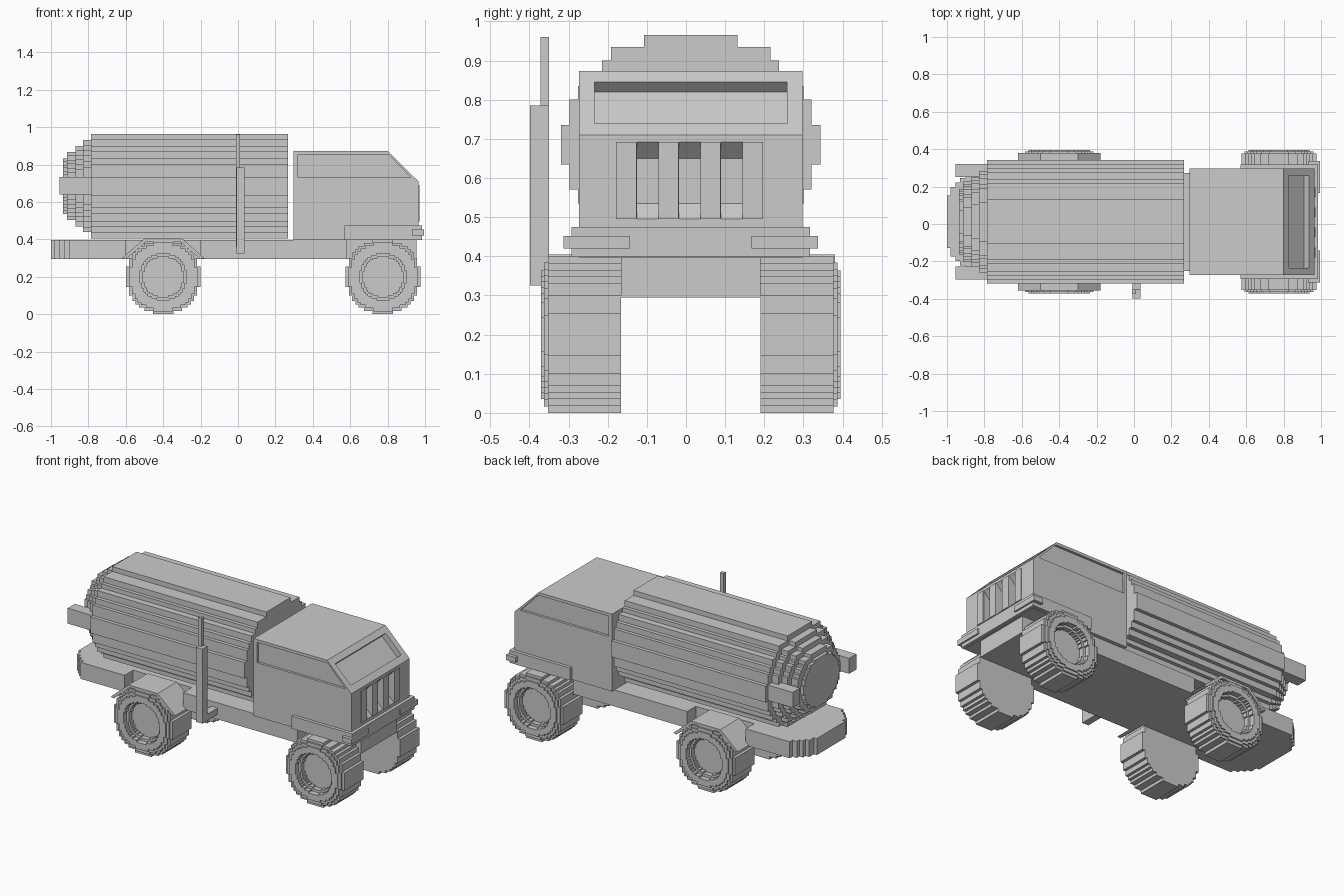
import bpy, bmesh

if "Cube" in bpy.data.objects:
    bpy.data.objects.remove(bpy.data.objects["Cube"])

CY = 0.012  # centre line of the truck body


def loft(name, pts, loops, axis, c=(0, 0)):
    """Stack scaled copies of a 2D outline along an axis; loops = (position, scale)."""
    bm = bmesh.new()
    rings = []
    for t, s in loops:
        ring = []
        for u, v in pts:
            a, b = c[0] + u * s, c[1] + v * s
            co = {'X': (t, a, b), 'Y': (a, t, b), 'Z': (a, b, t)}[axis]
            ring.append(bm.verts.new(co))
        rings.append(ring)
    n = len(pts)
    for r, q in zip(rings, rings[1:]):
        for i in range(n):
            bm.faces.new((r[i], r[(i + 1) % n], q[(i + 1) % n], q[i]))
    bm.faces.new(rings[0])
    bm.faces.new(rings[-1])
    bmesh.ops.recalc_face_normals(bm, faces=bm.faces[:])
    me = bpy.data.meshes.new(name)
    bm.to_mesh(me)
    bm.free()
    ob = bpy.data.objects.new(name, me)
    bpy.context.collection.objects.link(ob)
    return ob


def prism(name, pts, lo, hi, axis='Y'):
    return loft(name, pts, [(lo, 1), (hi, 1)], axis)


def box(name, x0, x1, y0, y1, z0, z1):
    return prism(name, [(x0, z0), (x1, z0), (x1, z1), (x0, z1)], y0, y1)


def stepped(corners):
    """Stepped round outline from the corners of one quarter."""
    q = [corners[0]]
    for (u0, v0), (u1, v1) in zip(corners, corners[1:]):
        q += [(u0, v1), (u1, v1)]
    low = [(u, -v) for u, v in reversed(q)]
    right = q + low
    return right + [(-u, v) for u, v in reversed(right)]


def carve(target, cutter):
    m = target.modifiers.new("cut", 'BOOLEAN')
    m.operation, m.solver, m.object = 'DIFFERENCE', 'EXACT', cutter
    bpy.context.view_layer.objects.active = target
    bpy.ops.object.modifier_apply(modifier=m.name)
    bpy.data.objects.remove(cutter)


# Tank with stepped domed rear end
tank = stepped([(.119, .28), (.204, .25), (.226, .215), (.265, .188),
                (.288, .15), (.309, .115), (.331, .05)])
loft("tank", tank, [(.268, 1), (-.785, 1), (-.785, .88), (-.83, .88), (-.83, .77),
                    (-.87, .77), (-.87, .65), (-.915, .65), (-.915, .53), (-.935, .53)],
     'X', (CY, .685))
for s, side in ((-1, "right"), (1, "left")):
    ya, yb = sorted((CY + s * .24, CY + s * .31))
    box("tank_rear_bar_" + side, -.955, -.77, ya, yb, .64, .735)

# Chassis slab: rounded rear, narrowed beside the wheels
half = [(-1, .14), (-.98, .14), (-.98, .185), (-.955, .185), (-.955, .21), (-.93, .21),
        (-.93, .235), (-.9, .235), (-.9, .262), (-.6, .262), (-.6, .178), (-.2, .178),
        (-.2, .262), (.58, .262), (.58, .178), (.955, .178)]
prism("chassis", [(x, CY + y) for x, y in half] +
      [(x, CY - y) for x, y in reversed(half)], .295, .397, 'Z')

# Wheels with recessed hubs, and rear fenders
tyre = stepped([(.055, .2), (.1, .182), (.13, .165), (.148, .148),
                (.165, .13), (.182, .1), (.2, .055)])
section = [(.178, 1), (.365, 1), (.365, .92), (.375, .92), (.375, .82), (.383, .82),
           (.383, .62), (.35, .62), (.35, .54), (.32, .54)]
fender = [(-.62, .3), (-.5, .405), (-.3, .405), (-.18, .3),
          (-.2, .295), (-.31, .39), (-.49, .39), (-.6, .295)]
for s, side in ((-1, "right"), (1, "left")):
    for x, end in ((-.4, "rear"), (.775, "front")):
        loft(f"wheel_{end}_{side}", tyre, [(CY + s * t, k) for t, k in section], 'Y', (x, .2))
    ya, yb = sorted((CY + s * .18, CY + s * .368))
    prism("fender_" + side, fender, ya, yb)

# Cab with carved windows and grille slots
cab = prism("cab", [(.298, .396), (.965, .396), (.965, .71), (.8, .873), (.298, .873)],
            CY - .285, CY + .285)
carve(cab, prism("windscreen_cutter", [(.803, .82), (.91, .715), (.985, .79), (.878, .895)],
                 CY - .246, CY + .246))
side_window = [(.32, .73), (.925, .73), (.805, .855), (.32, .855)]
for s in (-1, 1):
    ya, yb = sorted((CY + s * .27, CY + s * .35))
    carve(cab, prism("side_window_cutter", side_window, ya, yb))
slot = [(1.0, .495), (.965, .495), (.925, .535), (.925, .65), (.965, .692), (1.0, .692)]
for i in range(3):
    y = .0095 + (i - 1) * .1075
    carve(cab, prism("grille_cutter", slot, y - .0275, y + .0275))
for i in range(4):
    y = .009 + (i - 1.5) * .1075
    box(f"grille_bar_{i + 1}", .93, .97, y - .026, y + .026, .495, .692)

# Bumper and headlights
box("bumper", .57, .985, CY - .305, CY + .305, .398, .475)
for s, side in ((-1, "right"), (1, "left")):
    ya, yb = sorted((CY + s * .155, CY + s * .325))
    box("headlight_" + side, .93, .995, ya, yb, .42, .452)

# Exhaust stack on one side
box("exhaust_muffler", -.008, .035, -.398, -.35, .325, .785)
box("exhaust_pipe", -.012, .012, -.372, -.35, .36, .96)
box("exhaust_connector", -.008, .035, -.37, -.23, .325, .365)
